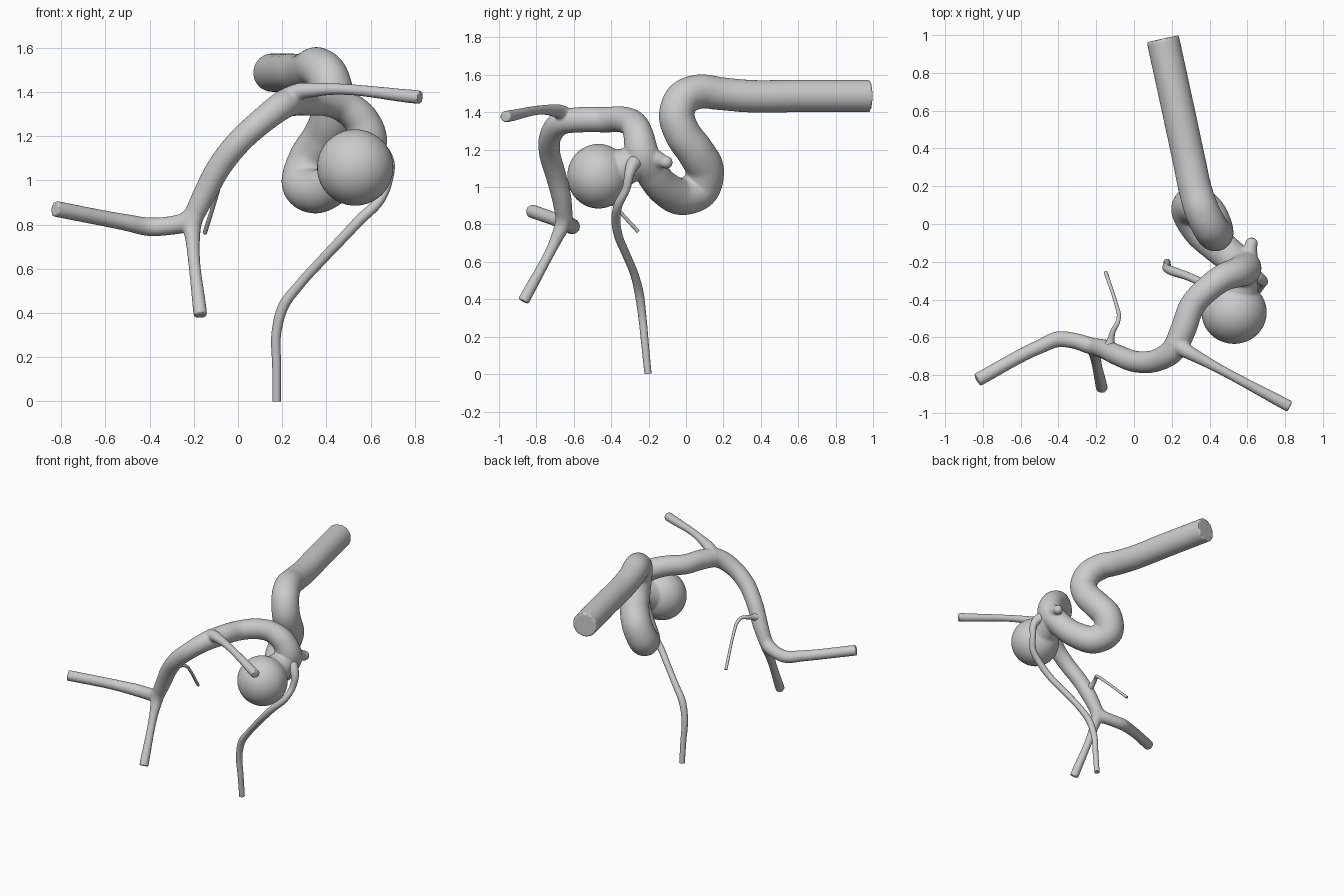
import bpy, bmesh, math
from mathutils import Vector, Matrix

if "Cube" in bpy.data.objects:
    bpy.data.objects.remove(bpy.data.objects["Cube"])


def smooth_path(points, step=0.012):
    """Hermite curve through (x, y, z, radius) points, safe for uneven spacing."""
    p = [Vector(q) for q in points]
    n = len(p)
    d = [(p[i + 1] - p[i]).length for i in range(n - 1)]
    v = [(p[i + 1] - p[i]) / d[i] for i in range(n - 1)]
    m = [v[0]] + [(v[i - 1] * d[i] + v[i] * d[i - 1]) / (d[i - 1] + d[i])
                  for i in range(1, n - 1)] + [v[-1]]
    out = []
    for i in range(n - 1):
        k = max(2, round(d[i] / step))
        for j in range(k):
            t = j / k
            out.append(p[i] * (2*t**3 - 3*t*t + 1) + m[i] * d[i] * (t**3 - 2*t*t + t)
                       + p[i + 1] * (3*t*t - 2*t**3) + m[i + 1] * d[i] * (t**3 - t*t))
    return out + [p[-1]]


def tube(bm, points, sides=32, step=0.012):
    """Closed tube swept along the path without twisting."""
    path = smooth_path(points, step)
    centres = [q.to_3d() for q in path]
    rings, side, last = [], None, len(path) - 1
    for i, c in enumerate(centres):
        tan = (centres[min(i + 1, last)] - centres[max(i - 1, 0)]).normalized()
        side = tan.orthogonal() if side is None else side - tan * side.dot(tan)
        side.normalize()
        up = tan.cross(side)
        rings.append([bm.verts.new(c + path[i].w * (side * math.cos(a) + up * math.sin(a)))
                      for a in (2 * math.pi * s / sides for s in range(sides))])
    for a, b in zip(rings, rings[1:]):
        for s in range(sides):
            t = (s + 1) % sides
            bm.faces.new((a[s], a[t], b[t], b[s]))
    bm.faces.new(rings[0][::-1])
    bm.faces.new(rings[-1])


def ball(bm, centre, size):
    bmesh.ops.create_icosphere(bm, subdivisions=4, radius=1,
                               matrix=Matrix.LocRotScale(Vector(centre), None, Vector(size)))


def finish(bm, name):
    bmesh.ops.recalc_face_normals(bm, faces=bm.faces)
    mesh = bpy.data.meshes.new(name)
    bm.to_mesh(mesh)
    bm.free()
    ob = bpy.data.objects.new(name, mesh)
    bpy.context.collection.objects.link(ob)
    return ob


def shade(ob):
    bpy.ops.object.select_all(action='DESELECT')
    bpy.context.view_layer.objects.active = ob
    ob.select_set(True)
    bpy.ops.object.shade_smooth_by_angle(angle=math.radians(40))


bm = bmesh.new()
# Main vessel: straight inlet, S-bend, terminus, arch
tube(bm, [(.152, .981, 1.487, .087), (.235, .6, 1.487, .087), (.295, .32, 1.487, .087),
          (.325, .18, 1.50, .088), (.36, .07, 1.51, .092), (.405, -.02, 1.47, .094),
          (.43, -.05, 1.38, .095), (.425, -.02, 1.29, .097), (.39, .05, 1.19, .10),
          (.33, .10, 1.09, .103), (.30, .075, .99, .103), (.35, -.02, .95, .10),
          (.44, -.11, .99, .093), (.53, -.185, 1.08, .088), (.585, -.235, 1.18, .09),
          (.55, -.255, 1.28, .08), (.47, -.285, 1.34, .073), (.40, -.335, 1.36, .07),
          (.31, -.43, 1.36, .068), (.26, -.56, 1.36, .068), (.21, -.665, 1.345, .065),
          (.11, -.725, 1.27, .059), (.02, -.73, 1.19, .057), (-.085, -.695, 1.06, .055),
          (-.15, -.665, .94, .052), (-.205, -.65, .83, .045)])
# Right front branch
tube(bm, [(.22, -.63, 1.36, .06), (.275, -.67, 1.40, .04), (.36, -.717, 1.41, .031),
          (.825, -.967, 1.376, .031)])
# Left branch
tube(bm, [(-.17, -.66, .89, .045), (-.23, -.645, .815, .045), (-.31, -.62, .795, .042),
          (-.40, -.61, .79, .042), (-.50, -.65, .808, .038), (-.83, -.826, .872, .036)])
# Lower branch
tube(bm, [(-.18, -.655, .89, .045), (-.207, -.66, .80, .042), (-.205, -.69, .73, .033),
          (-.17, -.87, .388, .031)])
# Bulging sac and its neck
ball(bm, (.53, -.468, 1.058), (.173, .167, .173))
tube(bm, [(.585, -.22, 1.16, .08), (.565, -.30, 1.12, .095), (.54, -.40, 1.08, .12)])
# Small stump behind the terminus
tube(bm, [(.595, -.20, 1.16, .06), (.61, -.145, 1.145, .045), (.62, -.11, 1.135, .03)])
ball(bm, (.622, -.105, 1.132), (.034, .034, .034))

# Fuse everything into one skin and soften the joins
tree = finish(bm, "artery_tree")
fuse = tree.modifiers.new("fuse", 'REMESH')
fuse.mode = 'VOXEL'
fuse.voxel_size = 0.0075
soften = tree.modifiers.new("soften", 'SMOOTH')
soften.factor = 0.5
soften.iterations = 4
bpy.context.view_layer.update()
fused = bpy.data.meshes.new_from_object(
    tree.evaluated_get(bpy.context.evaluated_depsgraph_get()))
tree.modifiers.clear()
tree.data = fused
shade(tree)

# Long thin artery running down to the ground
bm = bmesh.new()
tube(bm, [(.61, -.26, 1.14, .05), (.655, -.285, 1.12, .036), (.68, -.30, 1.08, .028),
          (.675, -.32, .99, .022), (.64, -.36, .91, .023), (.55, -.375, .82, .024),
          (.47, -.36, .735, .023), (.38, -.32, .64, .022), (.28, -.275, .53, .022),
          (.205, -.25, .43, .024), (.175, -.235, .32, .022), (.175, -.218, .15, .02),
          (.175, -.203, .001, .019)], sides=20)
shade(finish(bm, "descending_artery"))

# Fine twig off the arch
bm = bmesh.new()
tube(bm, [(-.13, -.655, 1.0, .035), (-.123, -.615, 1.01, .02), (-.11, -.565, 1.025, .014),
          (-.088, -.525, 1.03, .012), (-.08, -.48, 1.0, .011), (-.09, -.44, .96, .010),
          (-.15, -.256, .762, .010)], sides=16)
shade(finish(bm, "fine_twig"))
